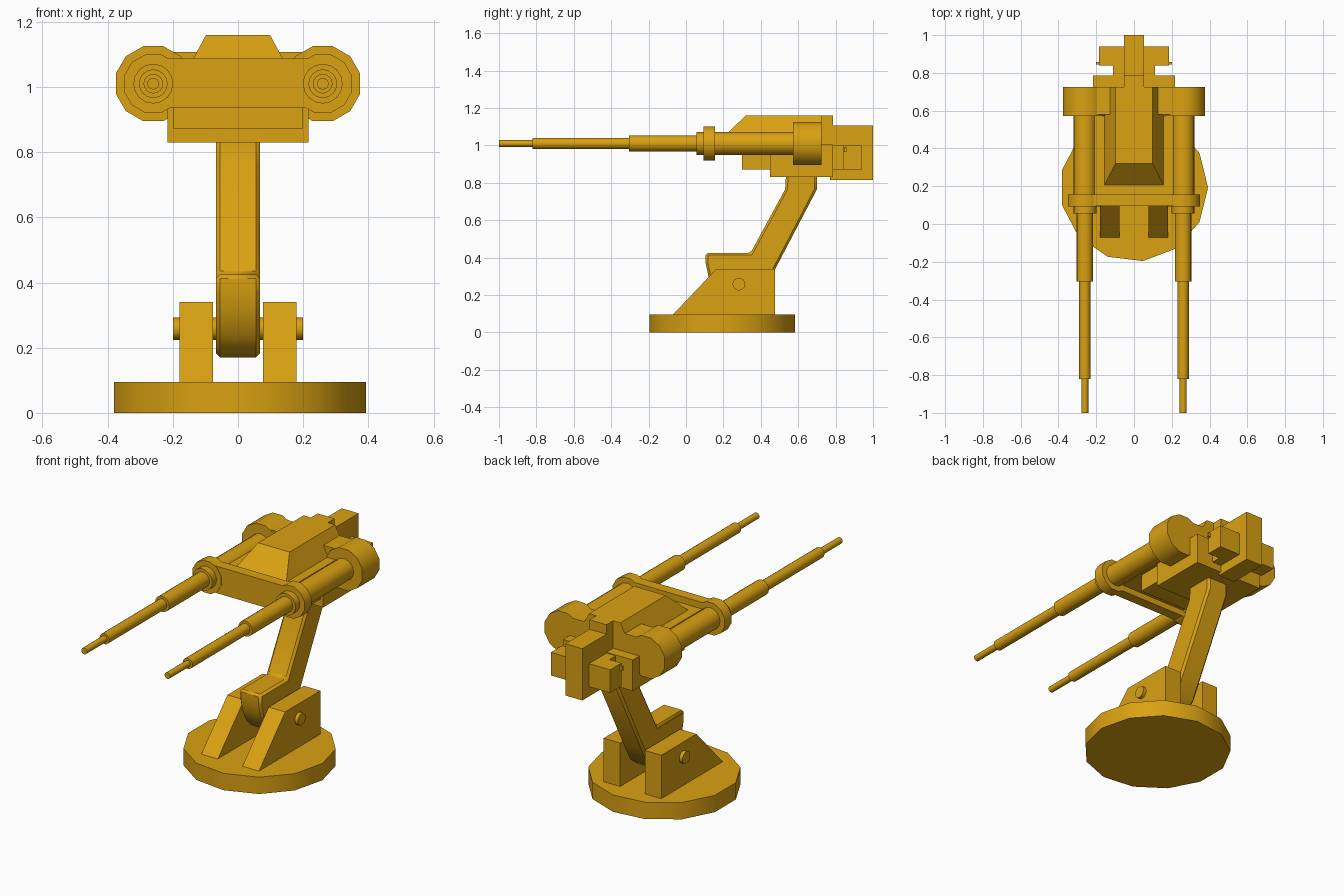
import bpy, bmesh, math

old = bpy.data.objects.get("Cube")
if old:
    bpy.data.objects.remove(old, do_unlink=True)

AMBER = (0.70, 0.36, 0.006, 1.0)
amber = bpy.data.materials.new("amber_paint")
amber.use_nodes = True
amber.diffuse_color = AMBER
amber.node_tree.nodes["Principled BSDF"].inputs["Base Color"].default_value = AMBER


def finish(name, bm, smooth=False, bevel=0):
    bmesh.ops.recalc_face_normals(bm, faces=bm.faces)
    mesh = bpy.data.meshes.new(name)
    bm.to_mesh(mesh)
    bm.free()
    mesh.materials.append(amber)
    obj = bpy.data.objects.new(name, mesh)
    bpy.context.collection.objects.link(obj)
    if bevel:
        mod = obj.modifiers.new("edge_bevel", "BEVEL")
        mod.width = bevel
        mod.segments = 1
        mod.limit_method = "ANGLE"
        mod.angle_limit = math.radians(50)
    if smooth:
        bpy.ops.object.select_all(action="DESELECT")
        obj.select_set(True)
        bpy.context.view_layer.objects.active = obj
        bpy.ops.object.shade_smooth_by_angle(angle=math.radians(35))
    return obj


def box(name, x, y, z):
    """Box from (min, max) ranges."""
    bm = bmesh.new()
    bmesh.ops.create_cube(bm, size=1)
    for v in bm.verts:
        v.co = [r[0] if c < 0 else r[1] for c, r in zip(v.co, (x, y, z))]
    return finish(name, bm)


def side_profile(name, x0, x1, points, **kw):
    """Extrude a (y, z) outline along x."""
    bm = bmesh.new()
    face = bm.faces.new([bm.verts.new((x0, y, z)) for y, z in points])
    ext = bmesh.ops.extrude_face_region(bm, geom=[face])
    for v in ext["geom"]:
        if isinstance(v, bmesh.types.BMVert):
            v.co.x = x1
    return finish(name, bm, **kw)


def turned(name, centre, axis, steps, sides, turn=0.0):
    """Stepped round part: (position, radius) pairs along an axis, capped."""
    bm = bmesh.new()
    rings = []
    for pos, rad in steps:
        ring = []
        for i in range(sides):
            a = turn + 2 * math.pi * i / sides
            c, s = rad * math.cos(a), rad * math.sin(a)
            co = {"x": (pos, c, s), "y": (c, pos, s), "z": (c, s, pos)}[axis]
            ring.append(bm.verts.new([p + q for p, q in zip(co, centre)]))
        rings.append(ring)
    for a, b in zip(rings, rings[1:]):
        for i in range(sides):
            j = (i + 1) % sides
            bm.faces.new((a[i], a[j], b[j], b[i]))
    bm.faces.new(rings[0])
    bm.faces.new(rings[-1])
    return finish(name, bm, smooth=True)


# Base disc
turned("base_disc", (0, 0.193, 0), "z", [(0, 0.392), (0.095, 0.392)], 13)

# Pivot pin and arm
turned("pivot_pin", (0, 0.283, 0.258), "x", [(-0.2, 0.034), (0.2, 0.034)], 16)
side_profile("support_arm", -0.067, 0.067, [
    (0.105, 0.425), (0.105, 0.37), (0.12, 0.30), (0.155, 0.23), (0.205, 0.185),
    (0.27, 0.17), (0.35, 0.18), (0.42, 0.235), (0.475, 0.335), (0.70, 0.765),
    (0.70, 0.85), (0.535, 0.85), (0.53, 0.765), (0.345, 0.425)],
    smooth=True, bevel=0.012)

# Gun housing
box("housing", (-0.217, 0.217), (0.45, 0.785), (0.83, 1.005))
box("lower_front_block", (-0.2, 0.2), (0.30, 0.46), (0.872, 1.0))
box("deck", (-0.21, 0.21), (0.14, 0.60), (0.97, 1.05))
box("front_crossbar", (-0.24, 0.24), (0.095, 0.155), (0.935, 1.087))
box("drum_bridge", (-0.22, 0.22), (0.58, 0.725), (0.95, 1.107))
box("rear_block", (-0.053, 0.053), (0.77, 1.0), (0.815, 1.107))
box("rear_spine", (-0.053, 0.053), (0.71, 0.785), (1.0, 1.16))

# Sloped top cover
bm = bmesh.new()
bmesh.ops.create_cube(bm, size=1)
for v in bm.verts:
    top, back = v.co.z > 0, v.co.y > 0
    v.co.x = math.copysign(0.098 if top else 0.16, v.co.x)
    v.co.y = 0.725 if back else (0.32 if top else 0.20)
    v.co.z = 1.16 if top else 1.045
finish("top_cover", bm)

# Mirrored parts
for side, s in (("left", 1), ("right", -1)):
    def span(a, b):
        return tuple(sorted((a * s, b * s)))

    side_profile(side + "_base_bracket", s * 0.077, s * 0.18,
                 [(-0.075, 0.09), (0.163, 0.34), (0.477, 0.34), (0.477, 0.09)])

    gun = (s * 0.26, 0, 1.01)
    turned(side + "_barrel", gun, "y", [
        (-1.0, 0.018), (-0.82, 0.018), (-0.82, 0.03), (-0.305, 0.03),
        (-0.305, 0.044), (0.055, 0.044), (0.055, 0.061), (0.60, 0.061)], 16)
    turned(side + "_barrel_clamp", gun, "y",
           [(0.093, 0.093), (0.155, 0.093)], 12, math.pi / 12)
    turned(side + "_rear_drum", gun, "y",
           [(0.572, 0.119), (0.725, 0.119)], 12, math.pi / 12)

    # Rear side fittings
    box(side + "_rear_link", span(0.04, 0.11), (0.77, 0.86), (0.87, 1.0))
    box(side + "_rear_box", span(0.04, 0.185), (0.84, 0.94), (0.87, 1.0))
    box(side + "_rear_hook", span(0.10, 0.2), (0.845, 0.858), (0.965, 0.99))
